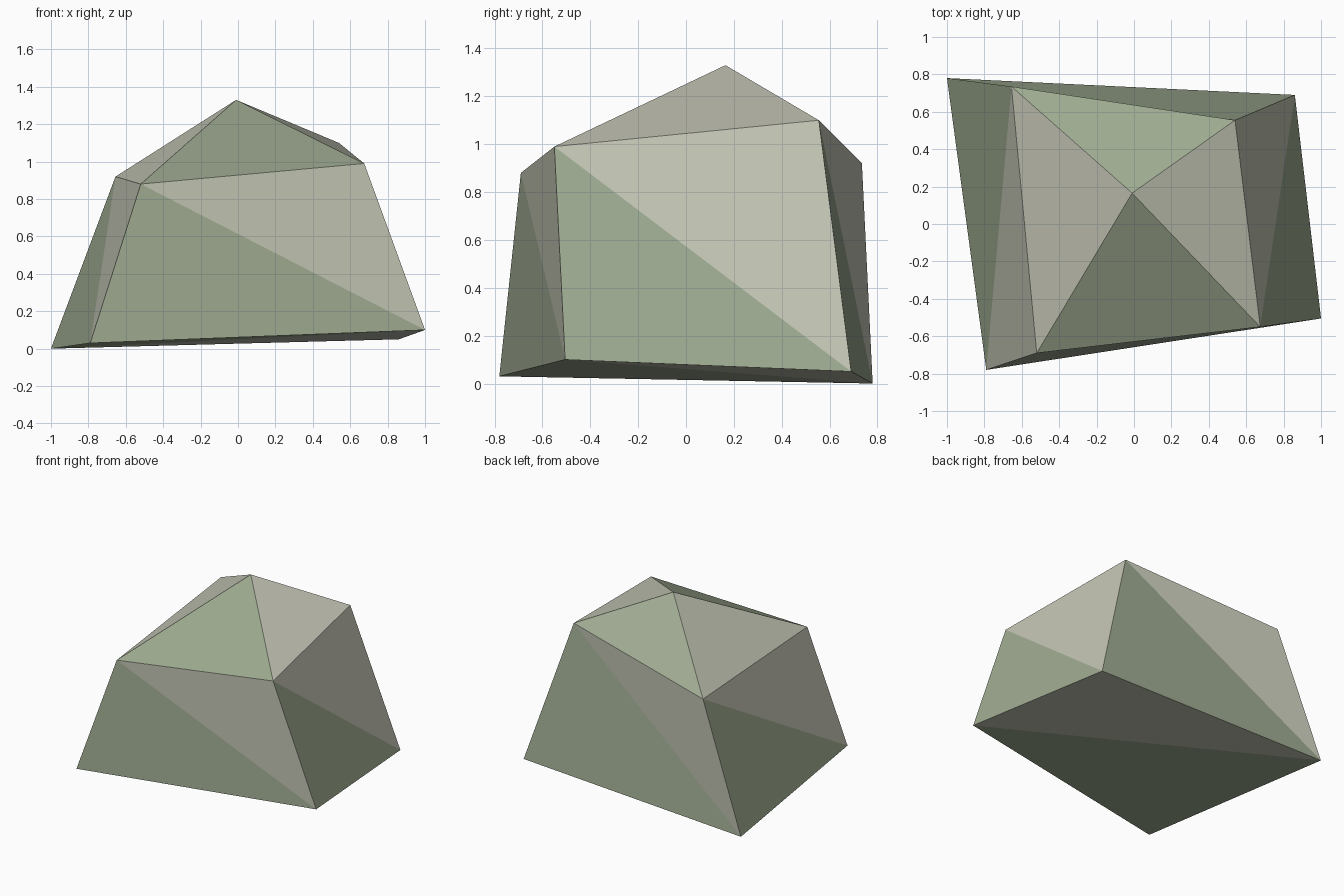
import bpy
import bmesh

if "Cube" in bpy.data.objects:
    bpy.data.objects.remove(bpy.data.objects["Cube"])


def make_material(name, rgb):
    mat = bpy.data.materials.new(name)
    mat.diffuse_color = (*rgb, 1.0)
    mat.use_nodes = True
    mat.node_tree.nodes["Principled BSDF"].inputs["Base Color"].default_value = mat.diffuse_color
    return mat


# Corner rings of the boulder, counter-clockwise from front left
base_ring = [(-0.79, -0.78, 0.03), (1.0, -0.505, 0.10), (0.86, 0.69, 0.05), (-1.0, 0.78, 0.0)]
shoulder_ring = [(-0.52, -0.69, 0.88), (0.675, -0.55, 0.99), (0.54, 0.555, 1.10), (-0.655, 0.735, 0.92)]
peak_point = (-0.01, 0.165, 1.33)

bm = bmesh.new()
low = [bm.verts.new(p) for p in base_ring]
top = [bm.verts.new(p) for p in shoulder_ring]
peak = bm.verts.new(peak_point)


def facet(corners, mat_index):
    bm.faces.new(corners).material_index = mat_index


# Sides: a mossy lower and a stony upper facet each; crown facets alternate
for i in range(4):
    j = (i + 1) % 4
    facet((low[i], low[j], top[i]), 0)
    facet((low[j], top[j], top[i]), 1)
    facet((top[i], top[j], peak), i % 2)

# Underside
facet((low[0], low[3], low[1]), 0)
facet((low[1], low[3], low[2]), 1)
bm.normal_update()

mesh = bpy.data.meshes.new("boulder")
bm.to_mesh(mesh)
bm.free()
mesh.materials.append(make_material("moss green stone", (0.34, 0.40, 0.28)))
mesh.materials.append(make_material("pale grey stone", (0.55, 0.56, 0.46)))
boulder = bpy.data.objects.new("boulder", mesh)
bpy.context.collection.objects.link(boulder)
